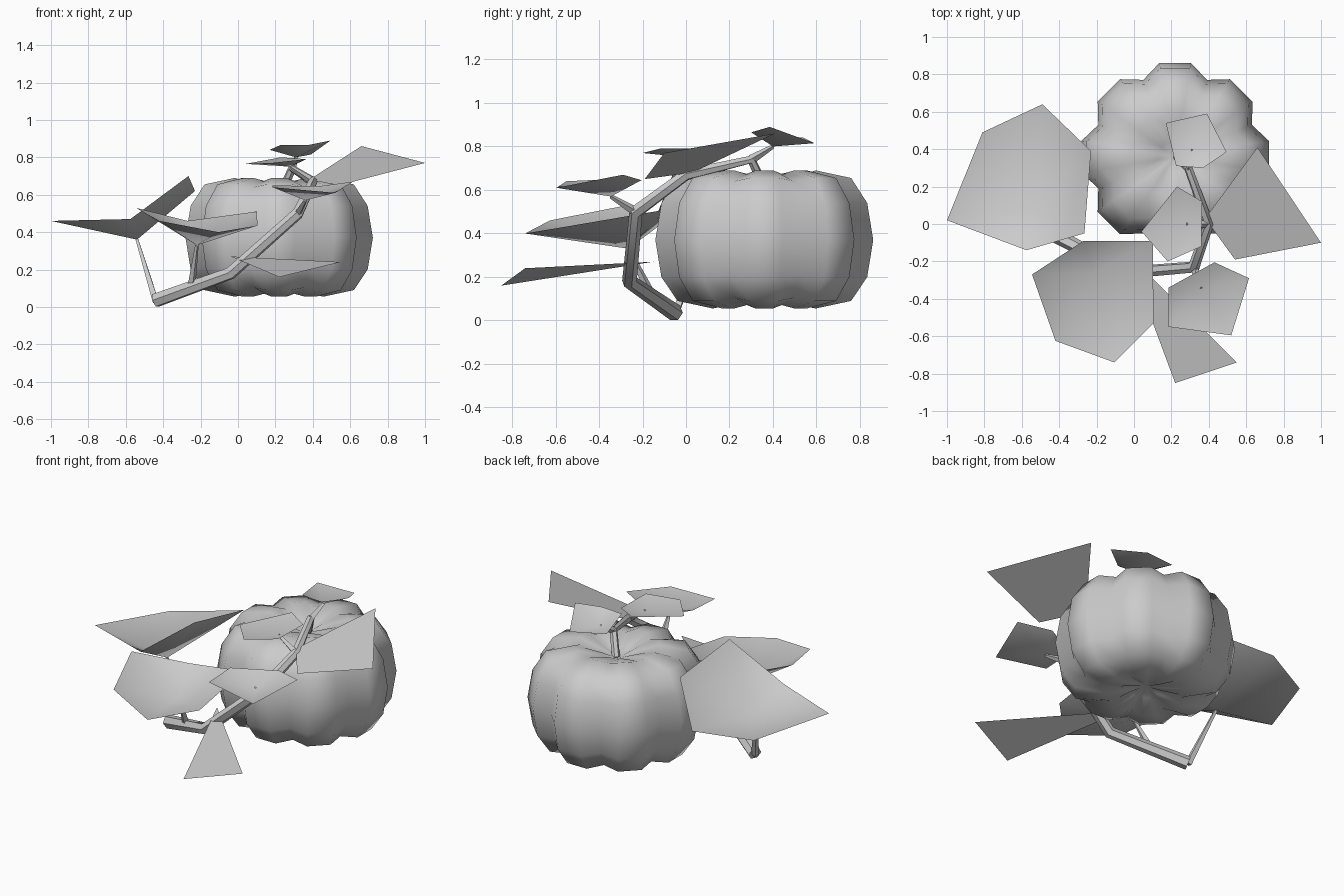
import bpy
import bmesh
import math
from mathutils import Vector

cube = bpy.data.objects.get("Cube")
if cube:
    bpy.data.objects.remove(cube, do_unlink=True)

# One plain grey for every part
grey = bpy.data.materials.new("plain_grey")
grey.use_nodes = True
grey.diffuse_color = (0.6, 0.6, 0.6, 1)
grey.node_tree.nodes["Principled BSDF"].inputs["Base Color"].default_value = (0.6, 0.6, 0.6, 1)


def add_object(name, data):
    obj = bpy.data.objects.new(name, data)
    bpy.context.collection.objects.link(obj)
    data.materials.append(grey)
    return obj


def add_mesh(name, bm, recalc=True):
    if recalc:
        bmesh.ops.recalc_face_normals(bm, faces=bm.faces)
    for face in bm.faces:
        face.smooth = True
    mesh = bpy.data.meshes.new(name)
    bm.to_mesh(mesh)
    bm.free()
    return add_object(name, mesh)


def make_pumpkin():
    """Turn a profile around an eight-lobed outline."""
    centre = Vector((0.22, 0.36, 0.0))
    middle = 0.37
    profile = [(0.09, 0.645), (0.24, 0.69), (0.405, 0.655), (0.48, 0.54), (0.508, 0.37),
               (0.48, 0.20), (0.405, 0.09), (0.24, 0.055), (0.09, 0.085)]
    lobes = 8
    bm = bmesh.new()
    rings = []
    for radius, z in profile:
        ring = []
        for lobe in range(lobes):
            start = math.tau * lobe / lobes
            # two crest points, then one point in the groove
            for offset, scale, flat in ((-9.6, 1, 1), (9.6, 1, 1), (22.5, 0.875, 0.95)):
                a = start + math.radians(offset)
                r = radius * scale
                ring.append(bm.verts.new(centre + Vector(
                    (r * math.cos(a), r * math.sin(a), middle + (z - middle) * flat))))
        rings.append(ring)
    count = len(rings[0])
    for upper, lower in zip(rings, rings[1:]):
        for i in range(count):
            j = (i + 1) % count
            bm.faces.new((upper[i], lower[i], lower[j], upper[j]))
    # dimples at the top and bottom
    for ring, z in ((rings[0], 0.61), (rings[-1], 0.11)):
        tip = bm.verts.new(centre + Vector((0, 0, z)))
        for i in range(count):
            bm.faces.new((ring[i], ring[(i + 1) % count], tip))
    add_mesh("pumpkin_body", bm)


def make_tube(name, points, radii, resolution=1):
    """Straight-jointed tapering stem, turned into a mesh."""
    curve = bpy.data.curves.new(name + "_path", "CURVE")
    curve.dimensions = "3D"
    curve.bevel_depth = 1
    curve.bevel_resolution = resolution
    curve.use_fill_caps = True
    spline = curve.splines.new("POLY")
    spline.points.add(len(points) - 1)
    for point, co, radius in zip(spline.points, points, radii):
        point.co = (*co, 1)
        point.radius = radius
    helper = bpy.data.objects.new(name + "_path", curve)
    bpy.context.collection.objects.link(helper)
    bpy.context.view_layer.update()
    evaluated = helper.evaluated_get(bpy.context.evaluated_depsgraph_get())
    bm = bmesh.new()
    bm.from_mesh(bpy.data.meshes.new_from_object(evaluated))
    bpy.data.objects.remove(helper, do_unlink=True)
    obj = add_mesh(name, bm)
    bpy.context.view_layer.objects.active = obj
    obj.select_set(True)
    bpy.ops.object.shade_smooth_by_angle(angle=math.radians(50))
    obj.select_set(False)


def make_leaf(name, root, centre, rim):
    """Shallow fan-shaped sheet on its own stalk."""
    bm = bmesh.new()
    hub = bm.verts.new(centre)
    verts = [bm.verts.new(co) for co in rim]
    for a, b in zip(verts, verts[1:] + verts[:1]):
        face = bm.faces.new((hub, a, b))
        face.normal_update()
        if face.normal.z < 0:
            face.normal_flip()
    add_mesh(name, bm, recalc=False)
    make_tube(name + "_stalk", [root, centre], [0.022, 0.01], 0)


def make_side_leaf(name, corners):
    """Flat leaf joined straight to the vine by its first corner."""
    bm = bmesh.new()
    face = bm.faces.new([bm.verts.new(co) for co in corners])
    face.normal_update()
    if face.normal.z < 0:
        face.normal_flip()
    add_mesh(name, bm, recalc=False)


make_pumpkin()

# Vine from the ground, around the front and up into the dimple
make_tube("vine",
          [(-0.44, -0.05, 0.035), (-0.04, -0.26, 0.18), (0.32, -0.23, 0.5),
           (0.4, 0, 0.67), (0.29, 0.3, 0.74), (0.23, 0.36, 0.61)],
          [0.04, 0.035, 0.033, 0.028, 0.023, 0.023])

# Leaves on stalks, from the ground end of the vine to its top
make_leaf("large_right_leaf", (-0.44, -0.05, 0.03), (-0.54, 0.075, 0.36),
          [(-0.49, 0.64, 0.45), (-0.81, 0.49, 0.42), (-1, 0.02, 0.46),
           (-0.575, -0.14, 0.47), (-0.265, -0.05, 0.7), (-0.23, 0.39, 0.62)])
make_leaf("large_front_leaf", (-0.25, -0.15, 0.1), (-0.22, -0.265, 0.33),
          [(-0.27, -0.09, 0.46), (-0.545, -0.27, 0.53), (-0.42, -0.625, 0.46),
           (-0.105, -0.74, 0.4), (0.105, -0.53, 0.435), (0.1, -0.09, 0.51)])
make_leaf("middle_leaf", (0.32, -0.23, 0.5), (0.36, -0.345, 0.57),
          [(0.43, -0.205, 0.645), (0.615, -0.29, 0.67), (0.52, -0.595, 0.61),
           (0.185, -0.55, 0.64), (0.185, -0.34, 0.65)])
make_leaf("upper_leaf", (0.4, 0, 0.67), (0.28, 0, 0.75),
          [(0.23, 0.2, 0.8), (0.365, 0.12, 0.79), (0.36, -0.12, 0.79),
           (0.18, -0.2, 0.77), (0.04, -0.04, 0.765)])
make_leaf("top_leaf", (0.29, 0.3, 0.74), (0.31, 0.4, 0.8),
          [(0.17, 0.54, 0.84), (0.39, 0.59, 0.815), (0.495, 0.385, 0.89),
           (0.37, 0.3, 0.865), (0.225, 0.31, 0.865)])

# Leaves without stalks
make_side_leaf("left_leaf", [(0.38, 0.03, 0.68), (0.54, -0.19, 0.65),
                             (1, -0.1, 0.77), (0.66, 0.41, 0.86)])
make_side_leaf("low_front_leaf", [(-0.04, -0.15, 0.27), (0.22, -0.85, 0.16),
                                  (0.55, -0.74, 0.24)])
